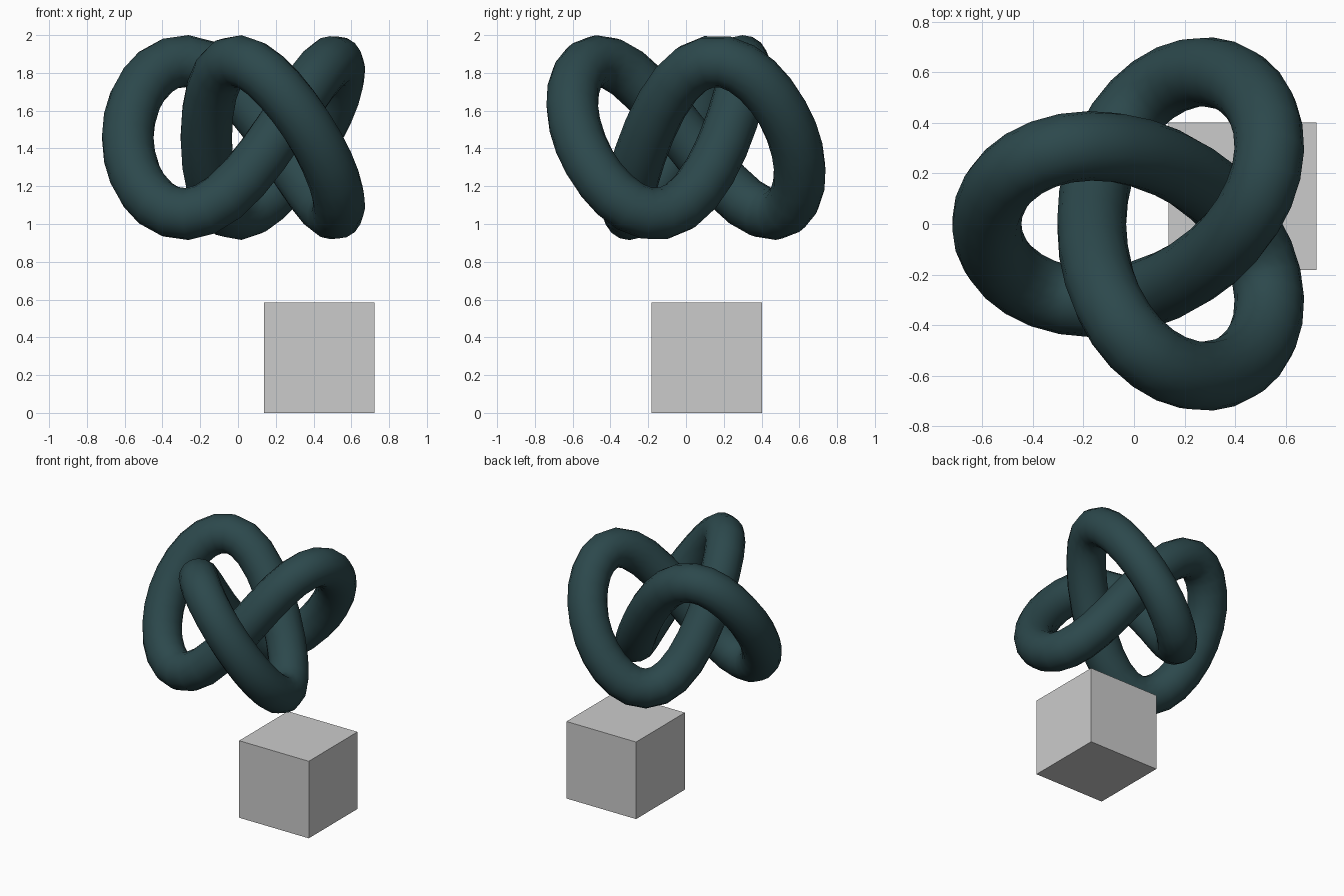
import bpy
from math import sin, cos, tau

if "Cube" in bpy.data.objects:
    bpy.data.objects.remove(bpy.data.objects["Cube"])

# knot proportions: lobe swing, main swing, height swing, tube radius
LOBE, MAIN, RISE, TUBE = 0.208, 0.45, 0.405, 0.138
CENTRE_X, CENTRE_Z = 0.074, 1.4575
STEPS = 64


def knot_point(t):
    a = 3 * t
    return (CENTRE_X + LOBE * cos(t) - MAIN * cos(2 * t),
            LOBE * sin(t) + MAIN * sin(2 * t),
            CENTRE_Z - RISE * sin(a + 0.157 * sin(a)),
            1)


# trefoil knot: a round tube along a closed path
curve = bpy.data.curves.new("trefoil_knot", 'CURVE')
curve.dimensions = '3D'
curve.bevel_depth = TUBE
curve.bevel_resolution = 6
path = curve.splines.new('POLY')
path.points.add(STEPS - 1)
for i, p in enumerate(path.points):
    p.co = knot_point(tau * i / STEPS)
path.use_cyclic_u = True
knot = bpy.data.objects.new("trefoil_knot", curve)
bpy.context.collection.objects.link(knot)

bpy.context.view_layer.objects.active = knot
knot.select_set(True)
bpy.ops.object.convert(target='MESH')
knot = bpy.context.object
bpy.ops.object.shade_smooth()

teal = bpy.data.materials.new("dark_teal")
teal.diffuse_color = (0.025, 0.065, 0.072, 1)
teal.use_nodes = True
teal.node_tree.nodes["Principled BSDF"].inputs["Base Color"].default_value = teal.diffuse_color
knot.data.materials.clear()
knot.data.materials.append(teal)

# plain cube under the knot
bpy.ops.mesh.primitive_cube_add(size=0.585, location=(0.43, 0.11, 0.2925))
bpy.context.object.name = "cube"
